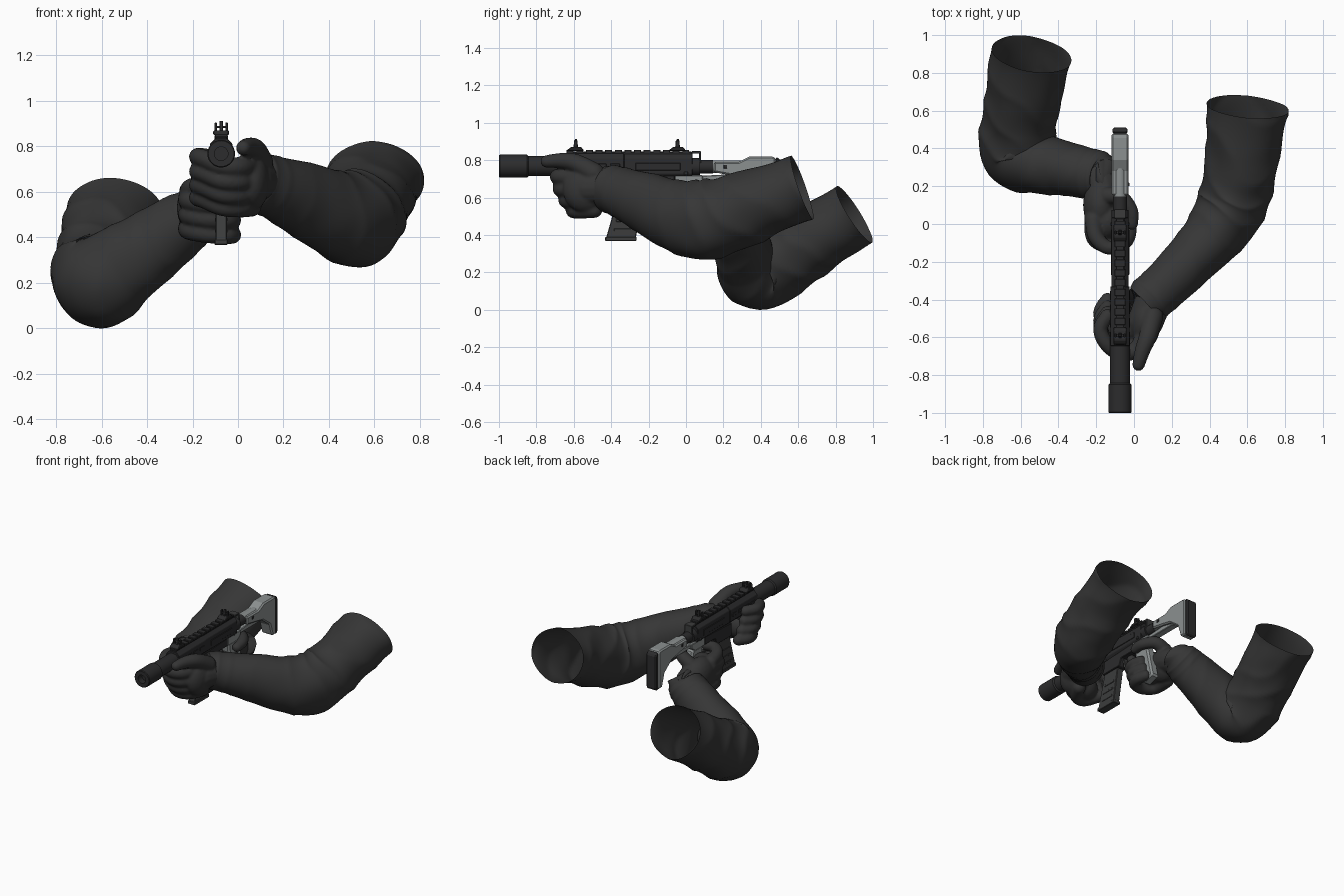
import bpy, bmesh, math
from mathutils import Vector, Matrix, noise

if "Cube" in bpy.data.objects:
    bpy.data.objects.remove(bpy.data.objects["Cube"])

def material(name, c):
    m = bpy.data.materials.new(name)
    m.diffuse_color = (*c, 1)
    m.use_nodes = True
    m.node_tree.nodes["Principled BSDF"].inputs["Base Color"].default_value = m.diffuse_color
    return m
SLEEVE = material("sleeve_charcoal", (0.037, 0.037, 0.037))
GLOVE = material("glove_charcoal", (0.035, 0.035, 0.035))
BLACK = material("gun_black", (0.025, 0.025, 0.026))
DARK = material("gun_dark_grey", (0.045, 0.046, 0.046))
GREY = material("gun_light_grey", (0.26, 0.28, 0.28))
CX = -0.074                      # centre plane of the weapon

def finish(bm, name, mat, smooth=None, bevel=0):
    bmesh.ops.recalc_face_normals(bm, faces=bm.faces[:])
    me = bpy.data.meshes.new(name)
    bm.to_mesh(me)
    bm.free()
    me.materials.append(mat)
    ob = bpy.data.objects.new(name, me)
    bpy.context.collection.objects.link(ob)
    if smooth:
        bpy.ops.object.select_all(action='DESELECT')
        ob.select_set(True)
        bpy.context.view_layer.objects.active = ob
        bpy.ops.object.shade_smooth_by_angle(angle=math.radians(smooth))
    if bevel:
        b = ob.modifiers.new("bevel", 'BEVEL')
        b.width, b.segments = bevel, 1
    return ob

def prism(name, pts, w, mat, x=CX, bevel=0.004):
    """Side profile (y, z) extruded across x."""
    bm = bmesh.new()
    a, b = [[bm.verts.new((x + s * w / 2, y, z)) for y, z in pts] for s in (-1, 1)]
    for i in range(len(pts)):
        j = (i + 1) % len(pts)
        bm.faces.new((a[i], a[j], b[j], b[i]))
    bm.faces.new(a)
    bm.faces.new(b)
    return finish(bm, name, mat, bevel=bevel)

def box(name, y0, y1, z0, z1, w, mat, x=CX, bevel=0.003):
    return prism(name, [(y0, z0), (y1, z0), (y1, z1), (y0, z1)], w, mat, x, bevel)

def lathe(name, prof, z, mat, n=28):
    """(y, radius) profile turned about the y axis."""
    bm = bmesh.new()
    rings = [[bm.verts.new((CX + r * math.cos(2 * math.pi * i / n), y, z + r * math.sin(2 * math.pi * i / n)))
              for i in range(n)] for y, r in prof]
    for a, b in zip(rings, rings[1:]):
        for i in range(n):
            bm.faces.new((a[i], a[(i + 1) % n], b[(i + 1) % n], b[i]))
    bm.faces.new(rings[0])
    bm.faces.new(rings[-1])
    return finish(bm, name, mat, smooth=35)

def spline(p, steps):
    """Catmull-Rom through tuples of any length."""
    p = [Vector(q) for q in p]
    out = []
    for i in range(len(p) - 1):
        a, b, c, d = p[max(i - 1, 0)], p[i], p[i + 1], p[min(i + 2, len(p) - 1)]
        for k in range(steps):
            t = k / steps
            out.append(0.5 * (2 * b + (c - a) * t + (2 * a - 5 * b + 4 * c - d) * t * t + (3 * b - a - 3 * c + d) * t ** 3))
    return out + [p[-1]]

def tube(bm, path, steps=6, n=16, fold=None, caps=True):
    """Sweep of ellipses; path entries are (x, y, z, side radius, up radius)."""
    s = spline(path, steps)
    P = [Vector(q[:3]) for q in s]
    rings = []
    for i, q in enumerate(s):
        t = (P[min(i + 1, len(P) - 1)] - P[max(i - 1, 0)]).normalized()
        side = t.cross(Vector((0, 0, 1))).normalized()
        up = side.cross(t)
        ring = []
        for k in range(n):
            a = 2 * math.pi * k / n
            d = side * math.cos(a) * q[3] + up * math.sin(a) * q[4]
            m = fold(P[i] + d, i / (len(s) - 1), a) if fold else 1
            ring.append(bm.verts.new(P[i] + d * m))
        rings.append(ring)
    for a, b in zip(rings, rings[1:]):
        for i in range(n):
            bm.faces.new((a[i], a[(i + 1) % n], b[(i + 1) % n], b[i]))
    if caps:
        bm.faces.new(rings[0])
        bm.faces.new(rings[-1])
        for q in (s[0], s[-1]):
            bmesh.ops.create_icosphere(bm, subdivisions=2, radius=min(q[3], q[4]) * 1.02,
                                       matrix=Matrix.Translation(q[:3]))

# ---- sleeves: open cloth tubes with a cuff ridge and folds strongest past the elbow
def folds(p, t, a):
    amt = 0.012 + 0.02 * max(0, min(1, (t - 0.35) * 3)) * (1 - max(0, t - 0.85) * 4)
    f = 1 - 2 * abs(math.sin(24 * t + 1.3 * math.sin(a + 1) + 2.2 * noise.noise(p * 3.5))) ** 0.8
    cuff = 0.03 * math.exp(-((t - 0.15) / 0.012) ** 2) + 0.02 * math.exp(-((t - 0.215) / 0.012) ** 2)
    return 1 + cuff + amt * (0.8 * f + 1.5 * noise.noise(p * 6))

def sleeve(name, path):
    bm = bmesh.new()
    tube(bm, path, steps=12, n=64, fold=folds, caps=False)
    return finish(bm, name, SLEEVE, smooth=60)

sleeve("left_sleeve", [(0.065, -0.415, 0.65, 0.10, 0.10), (0.07, -0.41, 0.65, 0.123, 0.125), (0.17, -0.32, 0.615, 0.13, 0.14),
    (0.28, -0.21, 0.57, 0.14, 0.165), (0.41, -0.07, 0.51, 0.16, 0.19), (0.505, 0.07, 0.48, 0.185, 0.212),
    (0.55, 0.22, 0.505, 0.19, 0.208), (0.58, 0.42, 0.585, 0.2, 0.19), (0.6, 0.62, 0.655, 0.222, 0.178)])
sleeve("right_sleeve", [(-0.165, 0.255, 0.515, 0.09, 0.09), (-0.17, 0.257, 0.51, 0.122, 0.115), (-0.25, 0.27, 0.455, 0.135, 0.14),
    (-0.37, 0.295, 0.37, 0.145, 0.16), (-0.5, 0.32, 0.28, 0.165, 0.185), (-0.61, 0.385, 0.21, 0.205, 0.21),
    (-0.61, 0.54, 0.285, 0.2, 0.2), (-0.575, 0.73, 0.405, 0.205, 0.185), (-0.545, 0.9, 0.51, 0.215, 0.176)])

# ---- gloved hands: finger tubes and palm fused with a voxel remesh
def hand(name, palm, digits):
    bm = bmesh.new()
    for c, r in palm:
        bmesh.ops.create_icosphere(bm, subdivisions=3, radius=1, matrix=Matrix.Translation(c) @ Matrix.Diagonal((*r, 1)))
    for path, r0, r1 in digits:
        k = len(path) - 1
        tube(bm, [(*p, r0 + (r1 - r0) * i / k, r0 + (r1 - r0) * i / k) for i, p in enumerate(path)])
    ob = finish(bm, name, GLOVE)
    rm = ob.modifiers.new("fuse", 'REMESH')
    rm.mode, rm.voxel_size, rm.use_smooth_shade = 'VOXEL', 0.009, True
    sm = ob.modifiers.new("soften", 'SMOOTH')
    sm.factor, sm.iterations = 0.5, 4

left = [([(0.12, -0.37, 0.64), (0.09, -0.44, 0.65), (0.06, -0.52, 0.65)], 0.1, 0.095),
        ([(0.10, -0.49, 0.73), (0.075, -0.59, 0.785), (0.045, -0.67, 0.797), (0.024, -0.745, 0.793)], 0.056, 0.034)]
for z, y in ((0.715, -0.685), (0.65, -0.67), (0.59, -0.64), (0.535, -0.60)):
    left.append(([(0.06, y + 0.11, z), (0.01, y + 0.02, z - 0.005), (-0.07, y, z), (-0.145, y + 0.05, z + 0.03),
                  (-0.178, y + 0.13, z + 0.04), (-0.14, y + 0.2, z + 0.04)], 0.045, 0.037))
hand("left_glove", [((0.06, -0.53, 0.645), (0.08, 0.13, 0.13)), ((-0.03, -0.55, 0.60), (0.1, 0.08, 0.09))], left)

right = [([(-0.22, 0.27, 0.47), (-0.175, 0.21, 0.51), (-0.165, 0.13, 0.54)], 0.1, 0.09),
         ([(-0.14, 0.15, 0.61), (-0.07, 0.14, 0.645), (-0.015, 0.07, 0.645), (-0.01, 0.0, 0.635)], 0.048, 0.032),
         ([(-0.215, 0.02, 0.60), (-0.2, -0.07, 0.62), (-0.14, -0.125, 0.63), (-0.075, -0.115, 0.63)], 0.046, 0.033)]
for z, y in ((0.545, -0.115), (0.48, -0.095), (0.415, -0.07)):
    right.append(([(-0.22, y + 0.15, z + 0.025), (-0.21, y + 0.04, z + 0.015), (-0.13, y, z), (-0.05, y + 0.02, z - 0.005),
                   (-0.024, y + 0.08, z - 0.005), (-0.04, y + 0.14, z)], 0.045, 0.037))
hand("right_glove", [((-0.18, 0.1, 0.53), (0.09, 0.14, 0.12)), ((-0.14, 0.02, 0.53), (0.09, 0.11, 0.11))], right)

# ---- barrel and suppressor
lathe("suppressor", [(-0.955, 0.03), (-1.0, 0.03), (-1.0, 0.057), (-0.995, 0.061), (-0.85, 0.061), (-0.842, 0.053),
                     (-0.62, 0.053)], 0.768, BLACK)

# ---- upper receiver, handguard and top rail
def hexbody(name, y0, y1, z0, z1, w, mat):
    bm = bmesh.new()
    c, h = 0.025, w / 2
    sec = [(-h + c, z0), (h - c, z0), (h, z0 + c), (h, z1 - c), (h - c, z1), (-h + c, z1), (-h, z1 - c), (-h, z0 + c)]
    ends = [[bm.verts.new((CX + x, y, z)) for x, z in sec] for y in (y0, y1)]
    for i in range(8):
        j = (i + 1) % 8
        bm.faces.new((ends[0][i], ends[0][j], ends[1][j], ends[1][i]))
    bm.faces.new(ends[0])
    bm.faces.new(ends[1])
    return finish(bm, name, mat, bevel=0.003)
hexbody("handguard", -0.645, -0.33, 0.705, 0.836, 0.1, BLACK)
hexbody("upper_receiver", -0.335, 0.035, 0.70, 0.836, 0.09, BLACK)
box("rail_base", -0.64, 0.03, 0.825, 0.845, 0.045, BLACK)
for i in range(13):
    y = -0.638 + i * 0.0515
    box(f"rail_tooth_{i}", y, y + 0.037, 0.84, 0.855, 0.056, BLACK, bevel=0.002)
for s in (-1, 1):
    for i in range(4):           # handguard side slots
        y = -0.62 + i * 0.072
        box(f"handguard_slot_{s}_{i}", y, y + 0.05, 0.758, 0.782, 0.006, BLACK, CX + s * 0.05, 0.002)
    box(f"receiver_panel_{s}", -0.27, -0.03, 0.745, 0.785, 0.008, BLACK, CX + s * 0.045, 0.002)
    box(f"receiver_pin_{s}", -0.01, 0.01, 0.72, 0.74, 0.012, DARK, CX + s * 0.045, 0.004)

# ---- folding sights
for name, y in (("front_sight", -0.59), ("rear_sight", -0.045)):
    prism(name + "_base", [(y - 0.05, 0.85), (y + 0.045, 0.85), (y + 0.03, 0.87), (y - 0.025, 0.87)], 0.07, BLACK)
    prism(name + "_post", [(y - 0.014, 0.865), (y + 0.014, 0.865), (y + 0.007, 0.912), (y - 0.004, 0.912)], 0.014, BLACK, bevel=0.001)
    for s in (-1, 1):
        box(f"{name}_ear_{s}", y - 0.01, y + 0.01, 0.865, 0.905, 0.01, BLACK, CX + s * 0.024, 0.002)
    box(name + "_bridge", y - 0.008, y + 0.008, 0.882, 0.89, 0.05, BLACK, bevel=0.001)

# ---- lower receiver, magazine, trigger, grips
prism("magazine_well", [(-0.37, 0.705), (-0.37, 0.61), (-0.2, 0.61), (-0.18, 0.66), (-0.06, 0.66), (-0.06, 0.72)], 0.07, BLACK)
prism("lower_receiver", [(-0.06, 0.66), (0.05, 0.66), (0.09, 0.69), (0.09, 0.72), (-0.06, 0.72)], 0.07, GREY)
prism("magazine", [(-0.43, 0.375), (-0.27, 0.375), (-0.225, 0.62), (-0.36, 0.62)], 0.05, DARK)
box("magazine_foot", -0.432, -0.265, 0.367, 0.39, 0.058, DARK)
for i in range(3):
    box(f"magazine_rib_{i}", -0.385 + 0.012 * i, -0.285 + 0.012 * i, 0.42 + 0.05 * i, 0.435 + 0.05 * i, 0.056, DARK, bevel=0.002)
prism("trigger_guard", [(-0.19, 0.665), (-0.18, 0.59), (-0.04, 0.59), (-0.04, 0.605), (-0.165, 0.605), (-0.175, 0.665)], 0.025, DARK, bevel=0.002)
prism("pistol_grip", [(-0.05, 0.67), (0.07, 0.67), (0.09, 0.60), (0.135, 0.40), (0.04, 0.37), (-0.04, 0.6)], 0.065, GREY, bevel=0.012)
prism("foregrip", [(-0.63, 0.71), (-0.5, 0.71), (-0.52, 0.56), (-0.6, 0.56)], 0.05, BLACK)

# ---- charging loop, buffer tube and stock
prism("charging_loop", [(0.03, 0.835), (0.07, 0.835), (0.07, 0.76), (0.08, 0.76), (0.08, 0.848), (0.03, 0.848)], 0.06, DARK, bevel=0.002)
lathe("receiver_end_ring", [(0.03, 0.046), (0.075, 0.046), (0.075, 0.036), (0.145, 0.036)], 0.765, BLACK)
lathe("buffer_tube", [(0.06, 0.033), (0.46, 0.033)], 0.765, GREY)
prism("stock_body", [(0.15, 0.735), (0.15, 0.79), (0.28, 0.79), (0.34, 0.82), (0.465, 0.82), (0.48, 0.81),
                     (0.48, 0.545), (0.44, 0.545), (0.41, 0.64), (0.33, 0.7), (0.26, 0.715)], 0.09, GREY, bevel=0.014)
prism("stock_lower_strut", [(0.06, 0.69), (0.06, 0.715), (0.34, 0.73), (0.34, 0.69)], 0.05, GREY)
prism("butt_pad", [(0.478, 0.54), (0.478, 0.815), (0.5, 0.81), (0.51, 0.79), (0.51, 0.56), (0.5, 0.54)], 0.08, BLACK, bevel=0.008)
for s in (-1, 1):
    box(f"stock_bolt_{s}", 0.2, 0.22, 0.755, 0.775, 0.008, BLACK, CX + s * 0.045, 0.002)
